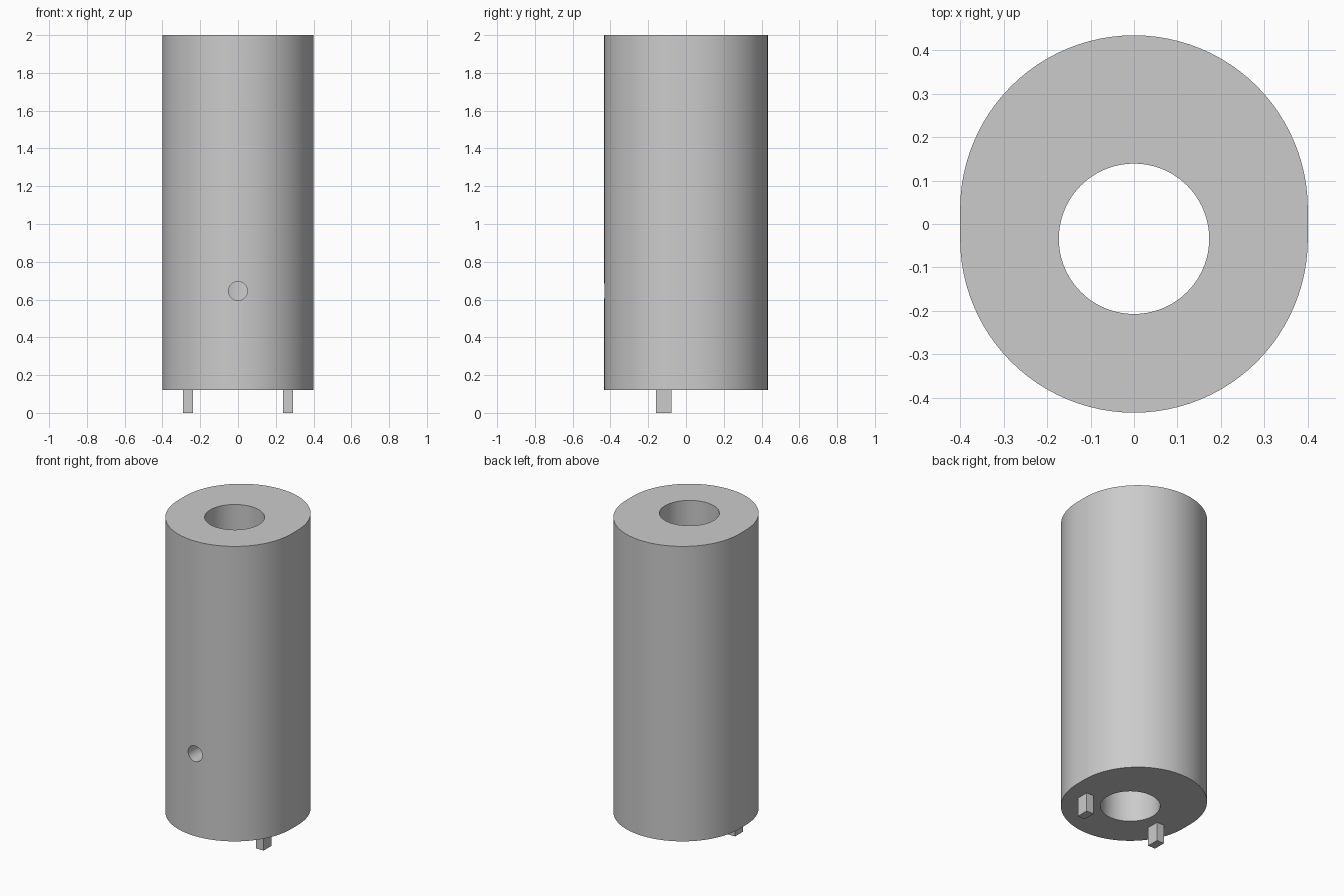
import bpy
import bmesh
import math

cube = bpy.data.objects.get("Cube")
if cube:
    bpy.data.objects.remove(cube, do_unlink=True)

RADIUS, OFFSET = 0.4, 0.034       # outer arcs and how far each is shifted along y
BOTTOM, TOP = 0.12, 2.0
BORE_RADIUS = 0.173

grey = bpy.data.materials.new("plain grey")
grey.use_nodes = True
grey.diffuse_color = (0.6, 0.6, 0.6, 1)
grey.node_tree.nodes["Principled BSDF"].inputs["Base Color"].default_value = grey.diffuse_color


def prism(name, outline, bottom, top):
    """Extrude a closed outline in x, y from bottom to top."""
    bm = bmesh.new()
    base = bm.faces.new([bm.verts.new((x, y, bottom)) for x, y in outline])
    walls = bmesh.ops.extrude_face_region(bm, geom=[base], use_keep_orig=True)
    moved = [v for v in walls["geom"] if isinstance(v, bmesh.types.BMVert)]
    bmesh.ops.translate(bm, verts=moved, vec=(0, 0, top - bottom))
    bmesh.ops.recalc_face_normals(bm, faces=bm.faces)
    mesh = bpy.data.meshes.new(name)
    bm.to_mesh(mesh)
    bm.free()
    obj = bpy.data.objects.new(name, mesh)
    bpy.context.collection.objects.link(obj)
    mesh.materials.append(grey)
    return obj


def arc(radius, center_y, start, sweep, steps):
    angles = [start + sweep * i / steps for i in range(steps + 1)]
    return [(radius * math.cos(a), center_y + radius * math.sin(a)) for a in angles]


# Body: two half circles joined by short flat sides
outline = arc(RADIUS, OFFSET, 0, math.pi, 48) + arc(RADIUS, -OFFSET, math.pi, math.pi, 48)
body = prism("body", outline, BOTTOM, TOP)

# Bore, concentric with the front arc
bore = prism("bore_cutter", arc(BORE_RADIUS, -OFFSET, 0, math.tau, 72)[:-1], 0, TOP + 0.1)

# Round screw hole from the front into the bore
screw = prism("screw_hole_cutter", arc(0.05, 0, 0, math.tau, 32)[:-1], 0, 0.5)
screw.rotation_euler.x = math.pi / 2
screw.location = (0, -OFFSET, 0.645)

for cutter in (bore, screw):
    cutter.hide_render = True
    mod = body.modifiers.new(cutter.name, "BOOLEAN")
    mod.operation = "DIFFERENCE"
    mod.solver = "EXACT"
    mod.object = cutter

# Bake the cuts, then drop the cutters
bpy.context.view_layer.update()
evaluated = body.evaluated_get(bpy.context.evaluated_depsgraph_get())
cut_mesh = bpy.data.meshes.new_from_object(evaluated)
body.modifiers.clear()
body.data = cut_mesh
for cutter in (bore, screw):
    bpy.data.objects.remove(cutter, do_unlink=True)

bpy.ops.object.select_all(action="DESELECT")
body.select_set(True)
bpy.context.view_layer.objects.active = body
bpy.ops.object.shade_smooth_by_angle(angle=math.radians(30))

# Two square locating pins underneath
for side, name in ((1, "left_pin"), (-1, "right_pin")):
    x, y = side * 0.265, -0.118
    corners = [(x + 0.026 * sx, y + 0.04 * sy) for sx, sy in ((-1, -1), (1, -1), (1, 1), (-1, 1))]
    prism(name, corners, 0, BOTTOM)
